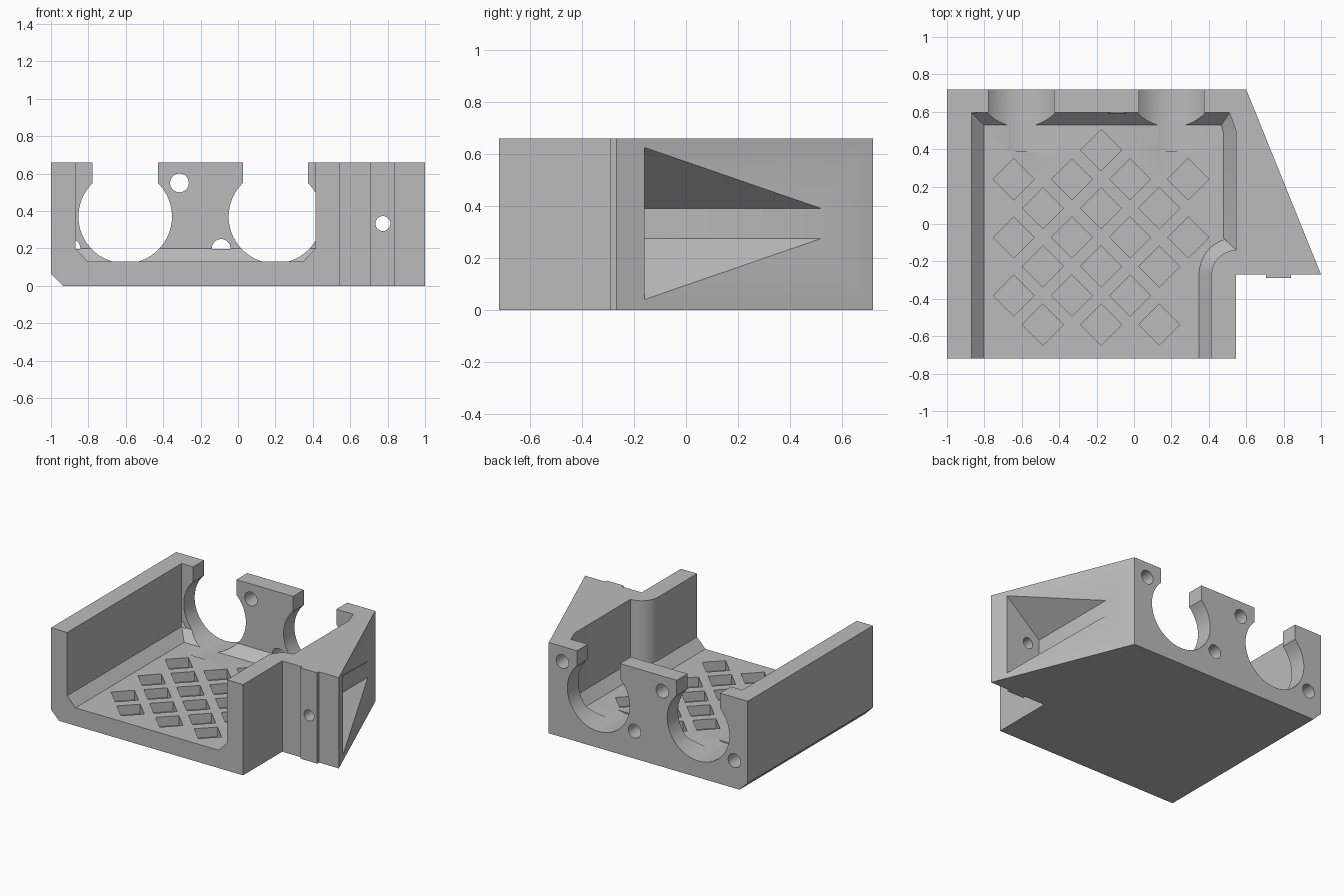
import bpy, bmesh
from math import sin, cos, pi, radians, asin, sqrt

cube = bpy.data.objects.get("Cube")
if cube:
    bpy.data.objects.remove(cube, do_unlink=True)

HEIGHT, FLOOR = 0.66, 0.13

grey = bpy.data.materials.new("plain grey")
grey.use_nodes = True
colour = (0.5, 0.5, 0.5, 1)
grey.diffuse_color = colour
grey.node_tree.nodes["Principled BSDF"].inputs["Base Color"].default_value = colour


def loft(name, stacks):
    """Closed solids, each from a stack of matching rings, in one object."""
    bm = bmesh.new()
    for rings in stacks:
        loops = [[bm.verts.new(p) for p in ring] for ring in rings]
        n = len(loops[0])
        for a, b in zip(loops, loops[1:]):
            for i in range(n):
                j = (i + 1) % n
                bm.faces.new((a[i], a[j], b[j], b[i]))
        bm.faces.new(loops[0][::-1])
        bm.faces.new(loops[-1])
    bmesh.ops.recalc_face_normals(bm, faces=bm.faces)
    mesh = bpy.data.meshes.new(name)
    bm.to_mesh(mesh)
    bm.free()
    mesh.materials.append(grey)
    obj = bpy.data.objects.new(name, mesh)
    bpy.context.collection.objects.link(obj)
    return obj


def upright(outline, z0, z1):
    return [[(x, y, z) for x, y in outline] for z in (z0, z1)]


def along_y(outline, y0, y1):
    return [[(x, y, z) for x, z in outline] for y in (y0, y1)]


def circle(cx, cz, r, n=32):
    return [(cx + r * cos(2 * pi * i / n), cz + r * sin(2 * pi * i / n)) for i in range(n)]


def keyhole(cx, cz=0.37, r=0.25, half=0.174, n=56):
    """Round opening with a straight slot running out of the top."""
    start = pi / 2 + asin(half / r)
    sweep = 2 * pi - 2 * asin(half / r)
    arc = [(cx + r * cos(start + sweep * i / n), cz + r * sin(start + sweep * i / n))
           for i in range(n + 1)]
    return arc + [(cx + half, 0.9), (cx - half, 0.9)]


def cavity(inset, r):
    """Inner outline of the tray, rounding the notch corner with radius r."""
    cx, cy = 0.545, -0.27
    arc = [(cx + r * cos(radians(a)), cy + r * sin(radians(a))) for a in range(180, 89, -6)]
    right = cx - inset
    return ([(-0.87 + inset, -0.9), (cx - r, -0.9)] + arc[:-1]
            + [(right, cy + r), (right, 0.5 - inset * 0.2),
               (0.51 - inset * 0.65, 0.595 - inset), (-0.87 + inset, 0.595 - inset)])


# Body: tray with angled side block and a shallow rib on its front
outline = [(-1, -0.72), (0.545, -0.72), (0.545, -0.27), (0.705, -0.27), (0.705, -0.29),
           (0.84, -0.29), (0.84, -0.27), (1, -0.27), (0.6, 0.72), (-1, 0.72)]
body = loft("bracket_body", [upright(outline, 0, HEIGHT)])
cutters = []

# Tray cavity with a sloped fillet around the floor
low, high = cavity(0.067, 0.197), cavity(0, 0.13)
rings = [[(x, y, z) for x, y in ring]
         for ring, z in ((low, FLOOR), (high, FLOOR + 0.07), (high, 0.9))]
cutters.append(loft("cavity_cutter", [rings]))

# Bevel on the lower right edge
bevel = [(-1.1, 0.165), (-1.1, -0.1), (-0.835, -0.1)]
cutters.append(loft("bevel_cutter", [along_y(bevel, -0.9, 0.9)]))

# Two keyhole openings and four screw holes in the back wall
for cx in (-0.603, 0.2):
    cutters.append(loft("opening_cutter", [along_y(keyhole(cx), 0.39, 0.9)]))
    for s in (-1, 1):
        hole = circle(cx + s * 0.29, 0.375 + s * 0.175, 0.05)
        cutters.append(loft("screw_cutter", [along_y(hole, 0.593, 0.9)]))

# Tapered pocket in the side block, reached by a hole through the rib
pocket = [(0.68, 0.275), (0.68, 0.39), (1.1, 0.749), (1.1, -0.084)]
cutters.append(loft("pocket_cutter", [along_y(pocket, -0.16, 0.7)]))
cutters.append(loft("rib_hole_cutter", [along_y(circle(0.775, 0.333, 0.04), -0.4, -0.1)]))

# Staggered diamond recesses in the floor
step, d = 0.311, 0.11
diamonds = []
for row in range(6):
    y = 0.395 - row * step / 2
    if row % 2:
        xs = [-0.643 + step * i for i in range(3 if row == 5 else 4)]
    else:
        xs = [-0.176] if row == 0 else [-0.487 + step * i for i in range(3)]
    diamonds += [(x, y) for x in xs]
diamonds += [(-0.487 + step * i, 0.395 - 3 * step) for i in range(3)]
cutters.append(loft("diamond_cutter", [
    upright([(x - d, y), (x, y - d), (x + d, y), (x, y + d)], 0.06, 0.3)
    for x, y in diamonds]))

# Cut everything out of the body and bake the result
for cutter in cutters:
    mod = body.modifiers.new(cutter.name, "BOOLEAN")
    mod.operation, mod.solver, mod.object = "DIFFERENCE", "EXACT", cutter
    cutter.hide_render = True
graph = bpy.context.evaluated_depsgraph_get()
baked = bpy.data.meshes.new_from_object(body.evaluated_get(graph))
body.modifiers.clear()
body.data = baked
for cutter in cutters:
    bpy.data.objects.remove(cutter, do_unlink=True)

# Smooth curved walls, crisp edges
bpy.ops.object.select_all(action="DESELECT")
body.select_set(True)
bpy.context.view_layer.objects.active = body
bpy.ops.object.shade_smooth_by_angle(angle=radians(25))
